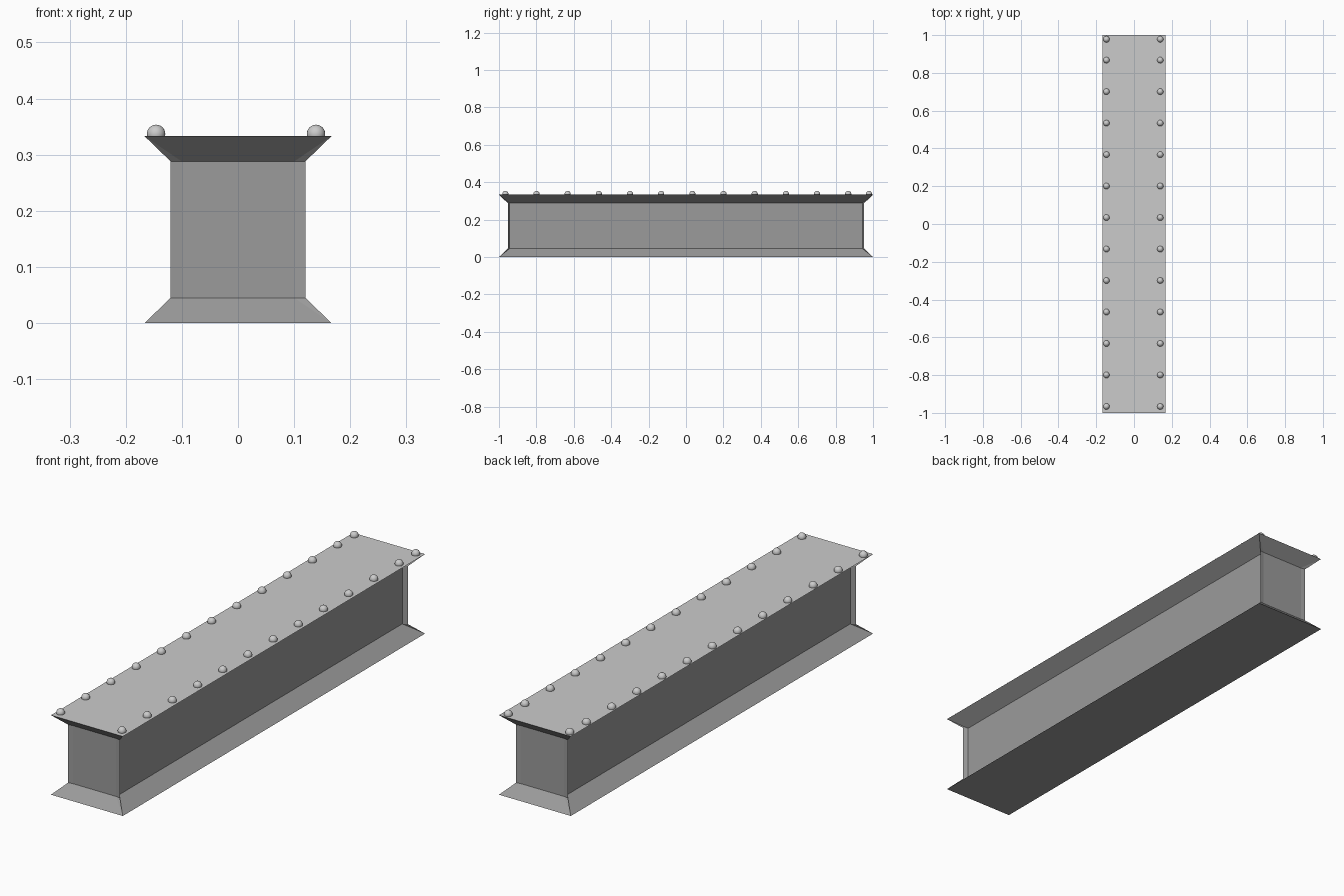
import bpy, bmesh
from mathutils import Matrix

if "Cube" in bpy.data.objects:
    bpy.data.objects.remove(bpy.data.objects["Cube"])

HX, HY, H = 0.1665, 1.0, 0.333    # flange half sizes, total height
LIP = 0.045                       # flange slope height


def add_object(name, bm):
    bmesh.ops.recalc_face_normals(bm, faces=bm.faces)
    me = bpy.data.meshes.new(name)
    bm.to_mesh(me)
    bm.free()
    ob = bpy.data.objects.new(name, me)
    bpy.context.collection.objects.link(ob)
    return ob


def grey(name, v):
    mat = bpy.data.materials.new(name)
    mat.diffuse_color = (v, v, v, 1)
    mat.use_nodes = True
    mat.node_tree.nodes["Principled BSDF"].inputs["Base Color"].default_value = mat.diffuse_color
    return mat


# Girder: flared flanges lofted to a web with thin corner ribs
bm = bmesh.new()
corners = [(1, -1), (1, 1), (-1, 1), (-1, -1)]
end_pt, rib_pt, side_pt = (0.10, 0.95), (0.12, 0.953), (0.101, 0.943)


def flange(z_out, z_in):
    outer, ring = [], []
    for i, (sx, sy) in enumerate(corners):
        outer.append(bm.verts.new((sx * HX, sy * HY, z_out)))
        order = (end_pt, rib_pt, side_pt)
        if i % 2:
            order = order[::-1]
        ring.append([bm.verts.new((sx * x, sy * y, z_in)) for x, y in order])
    bm.faces.new(outer)
    for i in range(4):
        j = (i + 1) % 4
        a, b, c = ring[i]
        bm.faces.new((outer[i], a, b))
        bm.faces.new((outer[i], b, c))
        bm.faces.new((outer[i], c, ring[j][0], outer[j]))
    return [v for group in ring for v in group]


low = flange(0, LIP)
high = flange(H, H - LIP)
for i in range(12):
    j = (i + 1) % 12
    bm.faces.new((low[i], low[j], high[j], high[i]))

# Dark steel body with a slightly lighter top plate
girder = add_object("girder", bm)
girder.data.materials.append(grey("dark_steel", 0.33))
girder.data.materials.append(grey("top_steel", 0.55))
for p in girder.data.polygons:
    if p.center.z > H - 0.001:
        p.material_index = 1

# Rivets: two rows along the top, the last pair pulled in at the end
ys = [-0.966 + i / 6 for i in range(12)] + [0.978]
for name, x in (("left_rivets", -0.146), ("right_rivets", 0.139)):
    bm = bmesh.new()
    for y in ys:
        bmesh.ops.create_uvsphere(bm, u_segments=20, v_segments=12, radius=0.0165,
                                  matrix=Matrix.Translation((x, y, 0.337)))
    for f in bm.faces:
        f.smooth = True
    add_object(name, bm)
